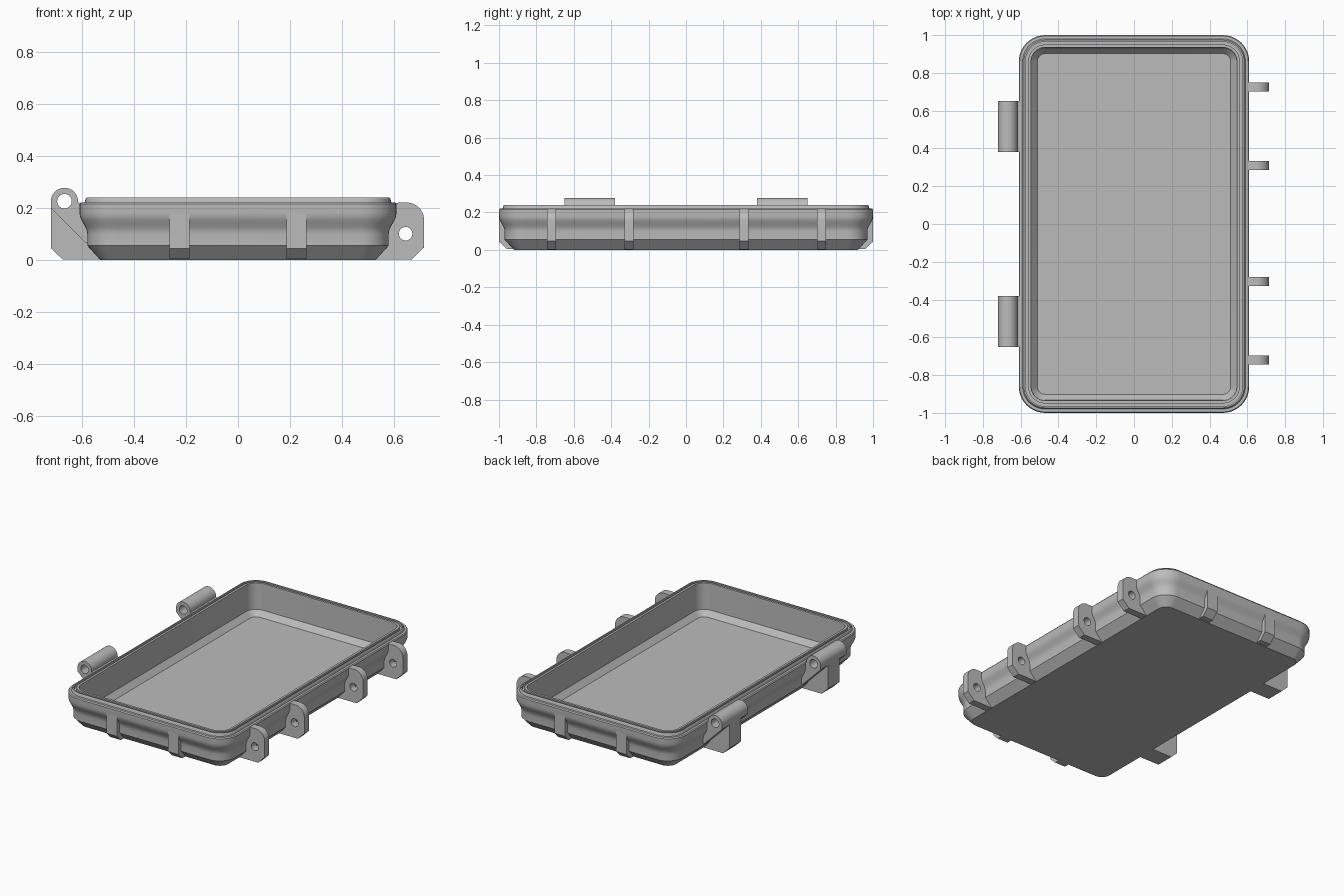
import bpy, bmesh
from math import pi, sin, cos, radians

cube = bpy.data.objects.get("Cube")
if cube:
    bpy.data.objects.remove(cube, do_unlink=True)

GREY = (0.5, 0.5, 0.5, 1)
grey = bpy.data.materials.new("grey plastic")
grey.use_nodes = True
grey.diffuse_color = GREY
grey.node_tree.nodes["Principled BSDF"].inputs["Base Color"].default_value = GREY


def add_object(name, mesh):
    mesh.materials.clear()
    mesh.materials.append(grey)
    ob = bpy.data.objects.new(name, mesh)
    bpy.context.collection.objects.link(ob)
    bpy.ops.object.select_all(action='DESELECT')
    ob.select_set(True)
    bpy.context.view_layer.objects.active = ob
    bpy.ops.object.shade_smooth_by_angle(angle=radians(25))
    return ob


def arc(cx, cz, r, start, end, n=16):
    angles = [radians(start + (end - start) * i / n) for i in range(n + 1)]
    return [(cx + r * cos(a), cz + r * sin(a)) for a in angles]


def plate(name, outline, width, location, turn=0, hole=None):
    """Extrude an upright side profile, with an optional round hole."""
    curve = bpy.data.curves.new(name, 'CURVE')
    curve.dimensions = '2D'
    curve.fill_mode = 'BOTH'
    curve.extrude = width / 2
    loops = [outline]
    if hole:
        loops.append(arc(*hole, 360, 0, 32)[:-1])
    for points in loops:
        spline = curve.splines.new('POLY')
        spline.points.add(len(points) - 1)
        for p, (x, z) in zip(spline.points, points):
            p.co = (x, z, 0, 1)
        spline.use_cyclic_u = True
    temp = bpy.data.objects.new(name + "_outline", curve)
    bpy.context.collection.objects.link(temp)
    deps = bpy.context.evaluated_depsgraph_get()
    mesh = bpy.data.meshes.new_from_object(temp.evaluated_get(deps))
    bpy.data.objects.remove(temp, do_unlink=True)
    bm = bmesh.new()
    bm.from_mesh(mesh)
    bmesh.ops.remove_doubles(bm, verts=bm.verts, dist=1e-5)
    bmesh.ops.recalc_face_normals(bm, faces=bm.faces)
    bm.to_mesh(mesh)
    bm.free()
    ob = add_object(name, mesh)
    ob.location = location
    ob.rotation_euler = (pi / 2, 0, turn)
    return ob


# Tray: rounded rectangles lofted from the underside, over the rim, to the floor
LENGTH_EXTRA = 0.39


def ring(bm, half, z, n=10):
    r = 0.14 - (0.61 - half)
    cx, cy = half - r, half + LENGTH_EXTRA - r
    verts = []
    for k, (sx, sy) in enumerate([(1, 1), (-1, 1), (-1, -1), (1, -1)]):
        for x, y in arc(sx * cx, sy * cy, r, 90 * k, 90 * k + 90, n):
            verts.append(bm.verts.new((x, y, z)))
    return verts


flare = [(0.595 - 0.015 * cos(pi * t / 6), 0.1 + 0.08 * t / 6) for t in range(7)]
section = [(0.53, 0), (0.58, 0.055)] + flare + [
    (0.61, 0.215), (0.605, 0.222), (0.59, 0.222), (0.587, 0.235), (0.583, 0.24),
    (0.575, 0.24), (0.575, 0.22), (0.56, 0.22), (0.56, 0.24), (0.545, 0.24),
    (0.543, 0.065), (0.512, 0.03)]
bm = bmesh.new()
rings = [ring(bm, half, z) for half, z in section]
for a, b in zip(rings, rings[1:]):
    for i in range(len(a)):
        j = (i + 1) % len(a)
        bm.faces.new((a[i], a[j], b[j], b[i]))
bm.faces.new(rings[0][::-1])
bm.faces.new(rings[-1])
bmesh.ops.recalc_face_normals(bm, faces=bm.faces)
tray = bpy.data.meshes.new("tray")
bm.to_mesh(tray)
bm.free()
add_object("tray", tray)

# Latch lugs on the left side
lug = [(0.56, 0.06), (0.57, 0.2), (0.6, 0.22)]
lug += arc(0.65, 0.155, 0.066, 90, 0)
lug += [(0.716, 0.048), (0.668, 0.001), (0.53, 0.001)]
for i, y in enumerate([-0.72, -0.305, 0.31, 0.725]):
    plate(f"latch_lug_{i + 1}", lug, 0.048, (0, y, 0), hole=(0.645, 0.101, 0.026))

# Hinges on the right side: barrel with a sloping gusset, on a narrower foot
barrel = arc(-0.668, 0.226, 0.052, -5, 180, 28)
barrel += [(-0.72, 0.2), (-0.585, 0.065), (-0.57, 0.065), (-0.59, 0.215)]
foot = [(-0.57, 0.19), (-0.71, 0.2), (-0.72, 0.2), (-0.72, 0.045),
        (-0.674, 0.001), (-0.53, 0.001), (-0.56, 0.06)]
for side, y in (("front", -0.515), ("back", 0.515)):
    plate(f"{side}_hinge_barrel", barrel, 0.27, (0, y, 0), hole=(-0.668, 0.226, 0.028))
    plate(f"{side}_hinge_foot", foot, 0.12, (0, y, 0))

# Pairs of ribs on both ends
rib = [(0.955, 0.16), (1.0, 0.18), (1.0, 0.045), (0.958, 0.004), (0.92, 0.004), (0.95, 0.05)]
for side, turn in (("front", -pi / 2), ("back", pi / 2)):
    for hand, x in (("right", -0.225), ("left", 0.225)):
        plate(f"{side}_{hand}_rib", rib, 0.076, (x, 0, 0), turn)
